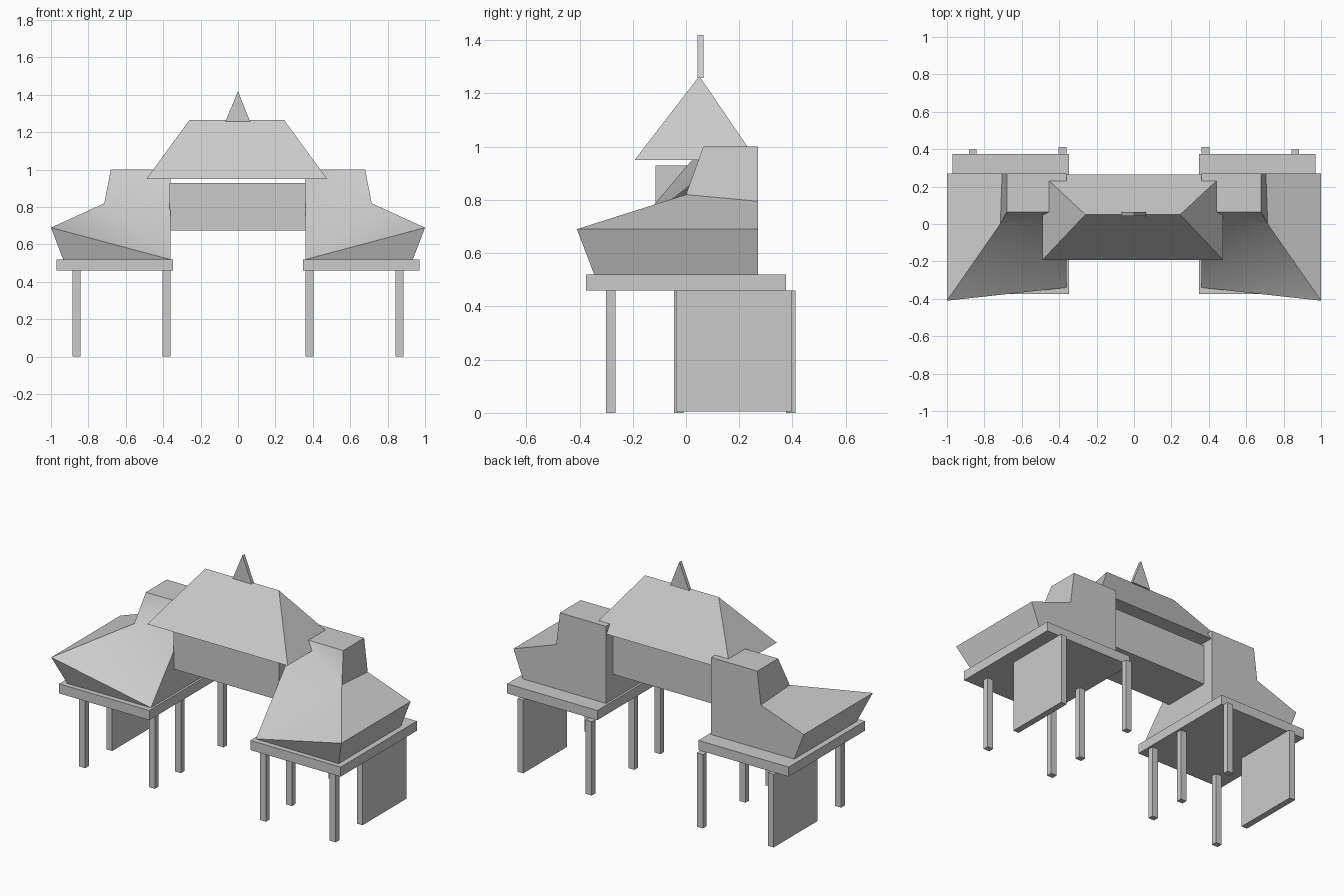
import bpy, bmesh
from mathutils import Vector

if "Cube" in bpy.data.objects:
    bpy.data.objects.remove(bpy.data.objects["Cube"])


def mesh_object(name, verts, faces, smooth=False):
    bm = bmesh.new()
    vs = [bm.verts.new(v) for v in verts]
    for f in faces:
        bm.faces.new([vs[i] for i in f])
    bmesh.ops.recalc_face_normals(bm, faces=bm.faces[:])
    me = bpy.data.meshes.new(name)
    bm.to_mesh(me)
    bm.free()
    ob = bpy.data.objects.new(name, me)
    bpy.context.collection.objects.link(ob)
    if smooth:
        bpy.ops.object.select_all(action='DESELECT')
        ob.select_set(True)
        bpy.context.view_layer.objects.active = ob
        bpy.ops.object.shade_smooth_by_angle(angle=0.6)
    return ob


def box(name, x, y, z):
    verts = [(a, b, c) for a in x for b in y for c in z]
    faces = [(0, 1, 3, 2), (4, 5, 7, 6), (0, 1, 5, 4),
             (2, 3, 7, 6), (0, 2, 6, 4), (1, 3, 7, 5)]
    return mesh_object(name, verts, faces)


for side, s in (("left", -1), ("right", 1)):
    def span(a, b):
        return (s * a, s * b)

    # raised platform
    box(side + "_platform", span(0.348, 0.97), (-0.375, 0.375), (0.46, 0.52))

    # posts: three on the inner side, one at the outer front
    for label, x, y in (("inner_front", 0.383, -0.283), ("inner_middle", 0.383, -0.027),
                        ("inner_back", 0.383, 0.393), ("outer_front", 0.863, -0.283)):
        box(f"{side}_{label}_post", span(x - 0.021, x + 0.021),
            (y - 0.018, y + 0.018), (0, 0.46))

    # outer wall panel
    box(side + "_wall_panel", span(0.843, 0.883), (-0.035, 0.398), (0.005, 0.46))

    # flared wing with raised front corner
    pts = [(0.362, 0.065, 1.0), (0.68, 0.065, 1.0), (0.715, 0.0, 0.82),
           (1.0, -0.41, 0.69), (0.935, -0.345, 0.52), (0.362, -0.34, 0.52),
           (0.362, 0.27, 1.0), (0.68, 0.27, 1.0), (0.705, 0.27, 0.795),
           (1.0, 0.27, 0.69), (0.935, 0.27, 0.52), (0.362, 0.27, 0.52)]
    faces = [(0, 1, 2), (0, 2, 5), (2, 3, 5), (3, 4, 5),
             (0, 1, 7, 6), (1, 2, 8, 7), (2, 3, 9, 8), (3, 4, 10, 9),
             (4, 5, 11, 10), (0, 5, 11, 6), (6, 7, 8, 9, 10, 11)]
    mesh_object(side + "_wing", [(s * x, y, z) for x, y, z in pts], faces, True)

# connecting bridge
box("bridge", (-0.365, 0.362), (-0.115, 0.2), (0.675, 0.93))

# hipped main roof
mesh_object("main_roof",
            [(-0.49, -0.193, 0.95), (0.477, -0.193, 0.95), (0.477, 0.265, 0.95),
             (-0.49, 0.265, 0.95), (-0.26, 0.05, 1.265), (0.247, 0.05, 1.265)],
            [(0, 1, 2, 3), (0, 1, 5, 4), (2, 3, 4, 5), (1, 2, 5), (0, 3, 4)])

# triangular finial
tri = ((-0.067, 1.257), (0.065, 1.257), (0.0, 1.42))
mesh_object("roof_finial",
            [(x, y, z) for y in (0.043, 0.065) for x, z in tri],
            [(0, 1, 2), (3, 4, 5), (0, 1, 4, 3), (1, 2, 5, 4), (2, 0, 3, 5)])
